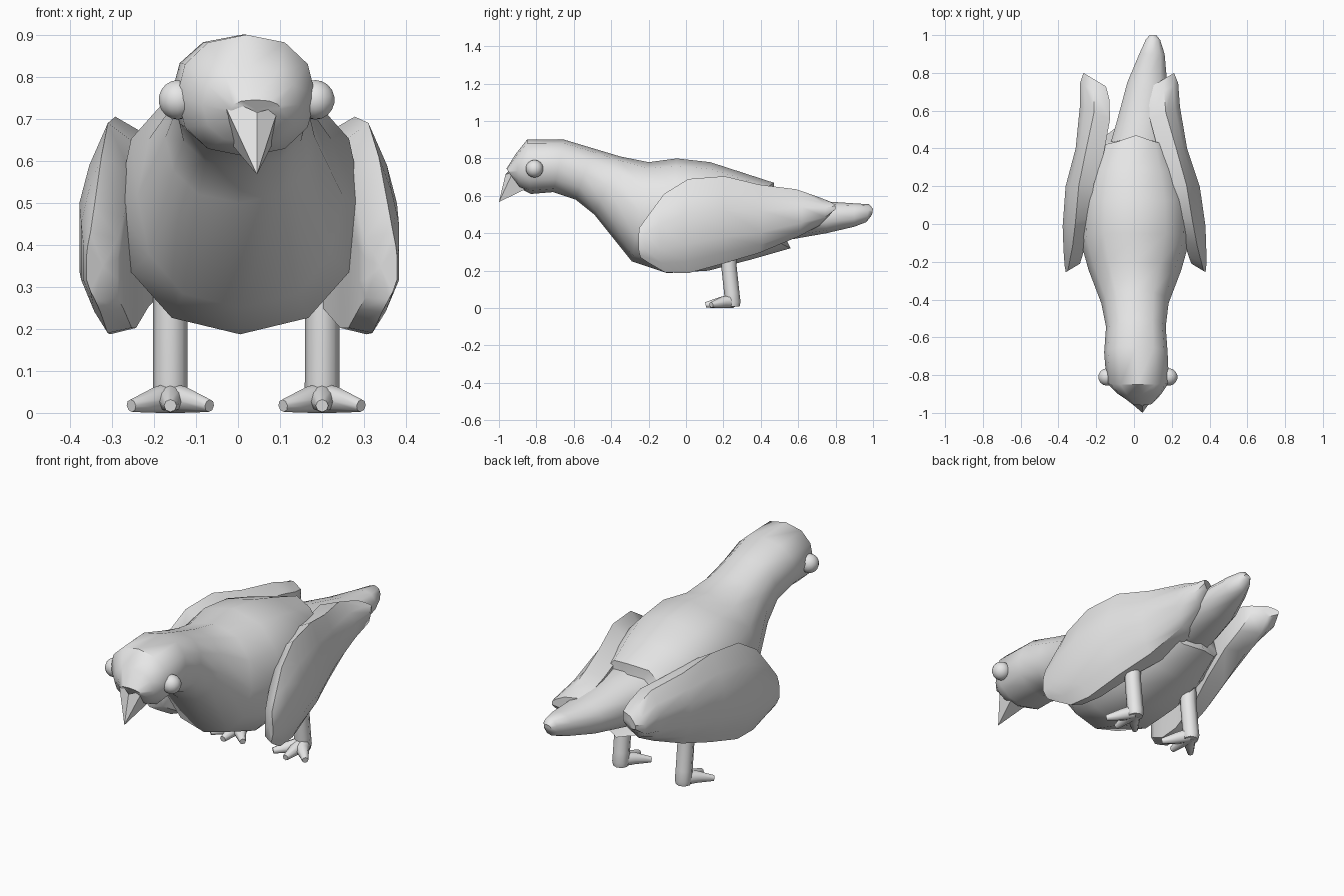
import bpy, bmesh, math
from mathutils import Vector

if "Cube" in bpy.data.objects:
    bpy.data.objects.remove(bpy.data.objects["Cube"])

grey = bpy.data.materials.new("plain grey")
grey.diffuse_color = (0.8, 0.8, 0.8, 1)
grey.use_nodes = True
grey.node_tree.nodes["Principled BSDF"].inputs["Base Color"].default_value = grey.diffuse_color


def make(name, bm, angle=50):
    bmesh.ops.recalc_face_normals(bm, faces=bm.faces)
    me = bpy.data.meshes.new(name)
    bm.to_mesh(me)
    bm.free()
    ob = bpy.data.objects.new(name, me)
    bpy.context.collection.objects.link(ob)
    me.materials.append(grey)
    bpy.ops.object.select_all(action='DESELECT')
    ob.select_set(True)
    bpy.context.view_layer.objects.active = ob
    bpy.ops.object.shade_smooth_by_angle(angle=math.radians(angle))
    return ob


def loft(name, rings, angle=50):
    """Skin a list of point rings and cap both ends."""
    bm = bmesh.new()
    loops = [[bm.verts.new(p) for p in r] for r in rings]
    n = len(loops[0])
    for a, b in zip(loops, loops[1:]):
        for i in range(n):
            j = (i + 1) % n
            bm.faces.new((a[i], a[j], b[j], b[i]))
    for end in (loops[0], loops[-1]):
        cap = bm.faces.new(end)
        bmesh.ops.poke(bm, faces=[cap])
    return make(name, bm, angle)


def slanted_ring(yt, zt, yb, zb, w, cx, bow=0.0, n=12, power=0.85):
    """Oval ring between a top and a bottom point; bow pulls its sides forward."""
    pts = []
    for i in range(n):
        a = 2 * math.pi * i / n
        c, s = math.cos(a), math.sin(a)
        x = math.copysign(abs(s) ** power, s) * w
        t = (1 - math.copysign(abs(c) ** 0.95, c)) / 2
        pts.append((cx + x, yt + (yb - yt) * t - bow * abs(s), zt + (zb - zt) * t))
    return pts


# body with neck and head: top y, top z, bottom y, bottom z, half width, centre x, bow
body = [
    (-0.96, 0.745, -0.93, 0.70, 0.06, 0.042),
    (-0.91, 0.825, -0.89, 0.64, 0.115, 0.03),
    (-0.85, 0.90, -0.83, 0.61, 0.165, 0.02),
    (-0.65, 0.90, -0.71, 0.62, 0.168, 0.01),
    (-0.50, 0.855, -0.59, 0.58, 0.158, 0.01),
    (-0.35, 0.81, -0.49, 0.50, 0.178, 0.005),
    (-0.20, 0.78, -0.29, 0.25, 0.245, 0.005),
    (-0.05, 0.80, -0.10, 0.187, 0.293, 0.005),
    (0.13, 0.78, 0.12, 0.20, 0.285, 0.005),
    (0.30, 0.725, 0.35, 0.26, 0.25, 0.0, 0.03),
    (0.47, 0.67, 0.56, 0.32, 0.18, 0.01, 0.08),
]
loft("body", [slanted_ring(*r) for r in body])

# tail
tail = [
    (0.36, 0.63, 0.36, 0.37, 0.17, 0.02),
    (0.55, 0.61, 0.55, 0.365, 0.14, 0.045),
    (0.75, 0.57, 0.75, 0.40, 0.11, 0.07),
    (0.90, 0.56, 0.90, 0.435, 0.07, 0.095),
    (0.98, 0.555, 0.965, 0.46, 0.04, 0.10),
    (1.00, 0.53, 0.995, 0.50, 0.02, 0.10),
]
loft("tail", [slanted_ring(*r, n=10) for r in tail])

# wings: y, top z, bottom z, outer x, top x, bottom x, thickness
wing = [
    (-0.255, 0.43, 0.27, 0.37, 0.36, 0.35, 0.075),
    (-0.22, 0.49, 0.24, 0.375, 0.35, 0.335, 0.095),
    (-0.14, 0.61, 0.19, 0.378, 0.33, 0.315, 0.12),
    (-0.01, 0.69, 0.187, 0.378, 0.31, 0.305, 0.135),
    (0.20, 0.705, 0.24, 0.355, 0.285, 0.28, 0.15),
    (0.40, 0.66, 0.295, 0.295, 0.24, 0.24, 0.15),
    (0.62, 0.635, 0.38, 0.265, 0.19, 0.205, 0.16),
    (0.745, 0.595, 0.44, 0.26, 0.185, 0.20, 0.155),
    (0.80, 0.57, 0.51, 0.24, 0.19, 0.195, 0.12),
]
for side, label in ((-1, "left"), (1, "right")):
    rings = []
    for y, zt, zb, xo, xt, xb, th in wing:
        h = zt - zb
        shear = 0.6 * (1 - 2 * (y + 0.255) / 1.055)
        section = [
            (xt, zt), (xo - (xo - xt) * 0.35, zt - h * 0.2),
            (xo, zt - h * 0.38), (xo, zt - h * 0.7),
            (xo - (xo - xb) * 0.5, zb + h * 0.12), (xb, zb),
            (xo - th, zb + h * 0.03), (xo - th, zb + h * 0.3),
            (xo - th, zt - h * 0.4), (xo - th, zt - h * 0.1),
        ]
        rings.append([(side * x - 0.035 * y, y + shear * (xo - x), z)
                      for x, z in section])
    loft(label + "_wing", rings, 45)


def tube(name, path, n=8):
    """Round tapered limb through (point, radius) stations."""
    rings = []
    for i, (p, r) in enumerate(path):
        a = Vector(path[max(i - 1, 0)][0])
        b = Vector(path[min(i + 1, len(path) - 1)][0])
        d = (b - a).normalized()
        u = d.cross(Vector((0, 1, 0) if abs(d.z) > 0.7 else (0, 0, 1))).normalized()
        v = d.cross(u)
        rings.append([Vector(p) + r * (math.cos(t) * u + math.sin(t) * v)
                      for t in (2 * math.pi * k / n for k in range(n))])
    return loft(name, rings)


# legs, each with three forward toes
for cx, label in ((-0.161, "left"), (0.2, "right")):
    tube(label + "_leg", [((cx, 0.225, 0.36), 0.041), ((cx, 0.23, 0.22), 0.041),
                          ((cx, 0.245, 0.08), 0.041), ((cx, 0.25, 0.03), 0.042),
                          ((cx, 0.25, 0.008), 0.037)])
    for k, toe in ((-1, "inner"), (0, "middle"), (1, "outer")):
        tip = (cx + k * 0.093, 0.105 + abs(k) * 0.03, 0.017)
        tube(label + "_" + toe + "_toe",
             [((cx, 0.25, 0.036), 0.036),
              ((cx + k * 0.035, 0.195, 0.031), 0.031), (tip, 0.015)], 8)

# eyes
for x, label in ((-0.143, "left"), (0.184, "right")):
    bm = bmesh.new()
    bmesh.ops.create_uvsphere(bm, u_segments=14, v_segments=9, radius=0.047)
    bmesh.ops.translate(bm, verts=bm.verts, vec=(x, -0.81, 0.745))
    make(label + "_eye", bm)

# beak: a hooked wedge
bm = bmesh.new()
ring = [bm.verts.new(p) for p in ((-0.042, -0.925, 0.755), (0.045, -0.965, 0.715),
                                  (0.097, -0.925, 0.728), (0.085, -0.84, 0.645),
                                  (-0.02, -0.84, 0.645))]
tip = bm.verts.new((0.045, -1.0, 0.567))
for i in range(5):
    bm.faces.new((ring[i], ring[(i + 1) % 5], tip))
bm.faces.new(ring)
make("beak", bm, 50)
